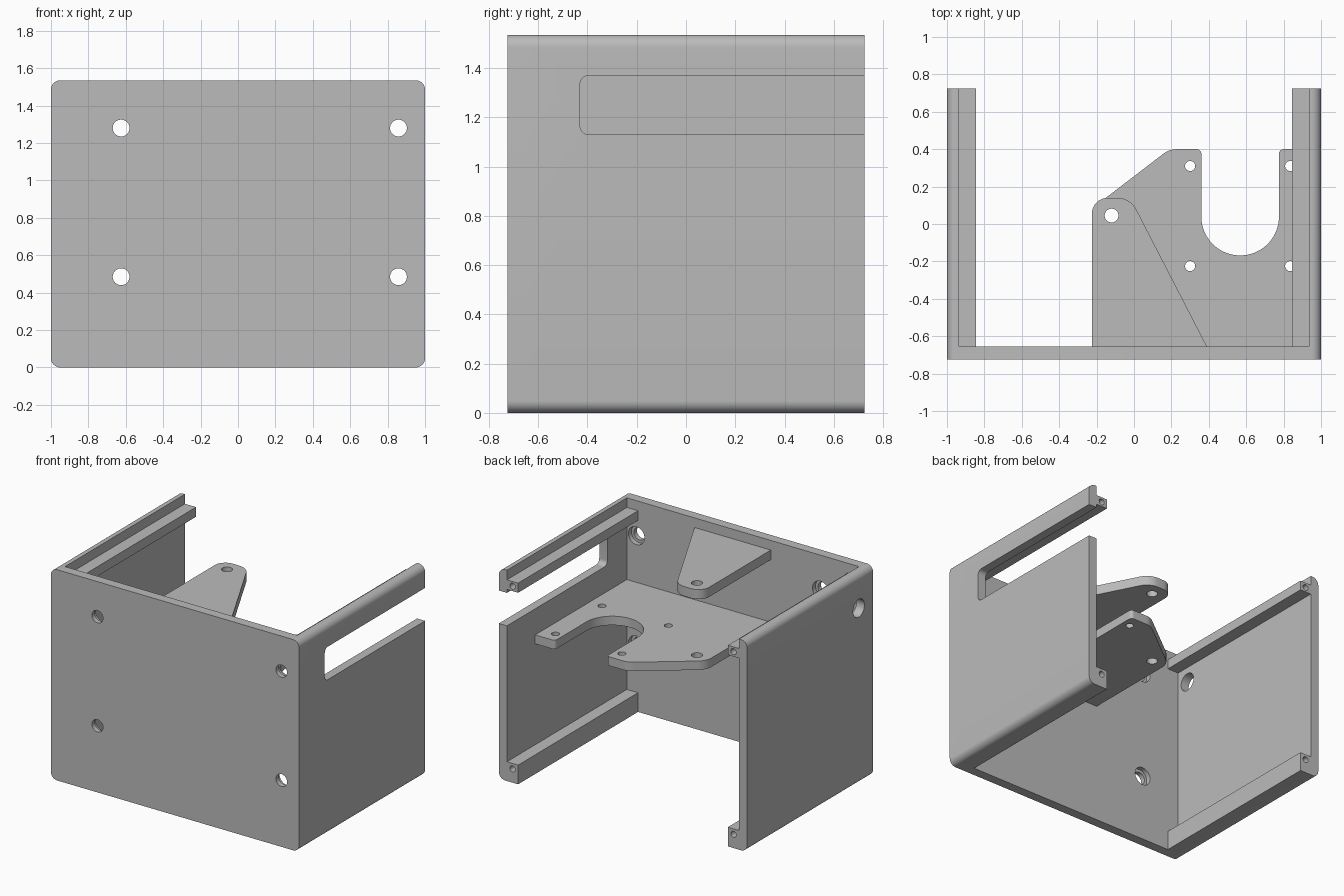
import bpy, bmesh, math
from mathutils import Vector

if "Cube" in bpy.data.objects:
    bpy.data.objects.remove(bpy.data.objects["Cube"])

grey = bpy.data.materials.new("plain_grey")
grey.diffuse_color = (0.5, 0.5, 0.5, 1)
grey.use_nodes = True
grey.node_tree.nodes["Principled BSDF"].inputs["Base Color"].default_value = grey.diffuse_color


def rounded(corners, steps=10):
    """Polygon with filleted corners, from (u, v, radius) entries."""
    out, n = [], len(corners)
    for i, (u, v, r) in enumerate(corners):
        p = Vector((u, v))
        if r == 0:
            out.append(p)
            continue
        a = (Vector(corners[i - 1][:2]) - p).normalized()
        b = (Vector(corners[(i + 1) % n][:2]) - p).normalized()
        half = a.angle(b) / 2
        centre = p + (a + b).normalized() * (r / math.sin(half))
        start = p + a * (r / math.tan(half)) - centre
        end = p + b * (r / math.tan(half)) - centre
        a0 = math.atan2(start.y, start.x)
        turn = math.atan2(end.y, end.x) - a0
        turn = (turn + math.pi) % (2 * math.pi) - math.pi
        for k in range(steps + 1):
            t = a0 + turn * k / steps
            out.append(centre + Vector((math.cos(t), math.sin(t))) * r)
    return out


def circle(u, v, r, n=32):
    return [Vector((u + r * math.cos(2 * math.pi * k / n),
                    v + r * math.sin(2 * math.pi * k / n))) for k in range(n)]


def prism(name, outline, axis, lo, hi):
    """Extrude a 2D outline along an axis from lo to hi."""
    place = {"x": lambda p, w: (w, p.x, p.y),
             "y": lambda p, w: (p.x, w, p.y),
             "z": lambda p, w: (p.x, p.y, w)}[axis]
    bm = bmesh.new()
    bottom = [bm.verts.new(place(p, lo)) for p in outline]
    top = [bm.verts.new(place(p, hi)) for p in outline]
    bm.faces.new(bottom)
    bm.faces.new(top)
    n = len(outline)
    for i in range(n):
        j = (i + 1) % n
        bm.faces.new((bottom[i], bottom[j], top[j], top[i]))
    bmesh.ops.recalc_face_normals(bm, faces=bm.faces)
    mesh = bpy.data.meshes.new(name)
    bm.to_mesh(mesh)
    bm.free()
    mesh.materials.append(grey)
    ob = bpy.data.objects.new(name, mesh)
    bpy.context.collection.objects.link(ob)
    return ob


def finish(ob, cuts):
    """Cut each (outline, axis, lo, hi) out of the part, then smooth its curves."""
    bpy.ops.object.select_all(action="DESELECT")
    bpy.context.view_layer.objects.active = ob
    ob.select_set(True)
    for cut in cuts:
        cutter = prism("cutter", *cut)
        cutter.hide_render = True
        mod = ob.modifiers.new("cut", "BOOLEAN")
        mod.operation = "DIFFERENCE"
        mod.solver = "EXACT"
        mod.object = cutter
        bpy.ops.object.modifier_apply(modifier=mod.name)
        bpy.data.objects.remove(cutter)
    bpy.ops.object.shade_smooth_by_angle(angle=math.radians(30))


H, FRONT, INNER, BACK = 1.535, -0.725, -0.655, 0.725

# Front wall with four holes, counterbored on the inside
wall = prism("front_wall", rounded([(-1, 0, .05), (1, 0, .05), (1, H, .05), (-1, H, .05)]),
             "y", FRONT, INNER)
cuts = []
for x in (-0.625, 0.858):
    for z in (0.485, 1.28):
        cuts.append((circle(x, z, 0.045), "y", FRONT - 0.1, INNER + 0.1))
        cuts.append((circle(x, z, 0.065), "y", INNER - 0.035, INNER + 0.1))
finish(wall, cuts)

# Side walls: one section with a bottom rail and a recessed top rail
section = [(1, 0, .05), (1, H, .05), (.935, H, 0), (.935, 1.465, 0), (.845, 1.465, 0),
           (.845, 1.395, 0), (.935, 1.395, 0), (.935, .14, 0), (.845, .14, 0), (.845, 0, 0)]
for side, name in ((-1, "left_wall"), (1, "right_wall")):
    wall = prism(name, rounded([(side * x, z, r) for x, z, r in section]), "y", INNER, BACK)
    # Screw holes in the rail ends
    cuts = [(circle(side * 0.89, z, 0.022, 20), "y", BACK - 0.3, BACK + 0.1)
            for z in (0.1, H - 0.105)]
    if side > 0:    # open-ended slot
        cuts.append((rounded([(-.43, 1.13, .035), (.9, 1.13, 0), (.9, 1.37, 0), (-.43, 1.37, .035)]),
                     "x", 0.9, 1.1))
    else:           # round cable hole
        cuts.append((circle(-0.56, 1.285, 0.065), "x", -1.1, -0.9))
    finish(wall, cuts)

# Mounting shelf with U-shaped cut-out
shelf = prism("mounting_shelf", rounded([
    (-.225, INNER, 0), (-.225, .083, .12), (.189, .4, .12), (.36, .4, .025),
    (.36, -.168, .207), (.775, -.168, .207), (.775, .4, .025), (.936, .4, 0),
    (.936, INNER, 0)], 16), "z", 0.875, 0.94)
holes = [(x, y, 0.027) for x in (0.3, 0.835) for y in (-0.225, 0.31)] + [(-0.12, 0.045, 0.037)]
finish(shelf, [(circle(*h), "z", 0.8, 1.0) for h in holes])

# Upper tapered bracket
bracket = prism("upper_bracket", rounded([
    (-.225, INNER, 0), (-.225, .14, .085), (-.02, .14, .115), (.39, INNER, 0)]),
    "z", 1.395, 1.465)
finish(bracket, [(circle(-0.12, 0.045, 0.037), "z", 1.3, 1.6)])
